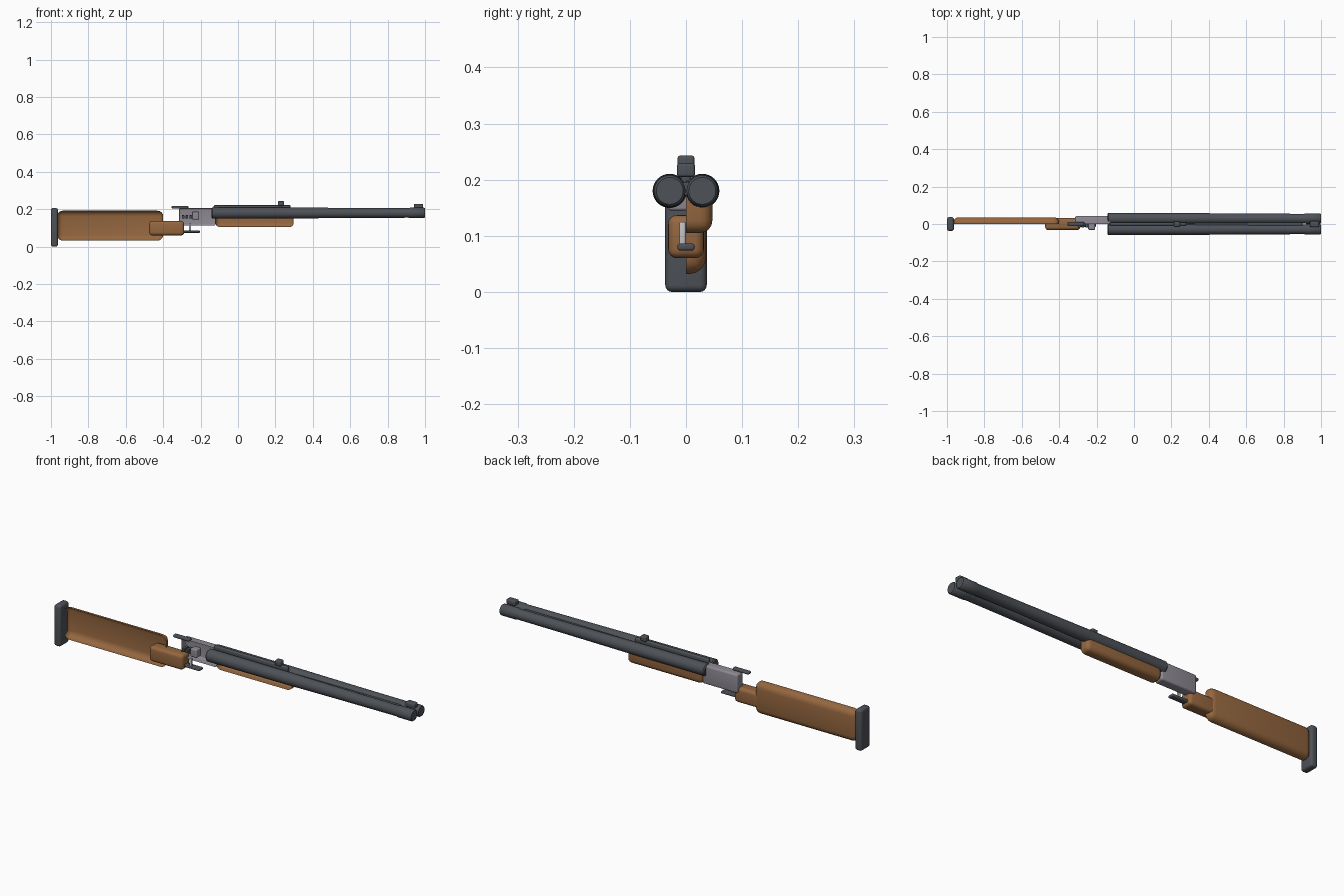
import bpy, bmesh, math
from mathutils import Matrix, Vector

cube = bpy.data.objects.get("Cube")
if cube:
    bpy.data.objects.remove(cube)


def material(name, rgb):
    m = bpy.data.materials.new(name)
    m.use_nodes = True
    m.diffuse_color = (*rgb, 1)
    m.node_tree.nodes["Principled BSDF"].inputs["Base Color"].default_value = (*rgb, 1)
    return m


steel = material("dark steel", (0.075, 0.083, 0.096))
wood = material("walnut wood", (0.30, 0.135, 0.05))
alloy = material("grey alloy", (0.27, 0.25, 0.29))
bright = material("bright metal", (0.55, 0.55, 0.57))


def finish(name, bm, mat):
    mesh = bpy.data.meshes.new(name)
    bm.to_mesh(mesh)
    bm.free()
    mesh.materials.append(mat)
    obj = bpy.data.objects.new(name, mesh)
    bpy.context.collection.objects.link(obj)
    bpy.ops.object.select_all(action='DESELECT')
    obj.select_set(True)
    bpy.context.view_layer.objects.active = obj
    bpy.ops.object.shade_smooth_by_angle(angle=math.radians(40))
    return obj


def block(name, x, y, z, mat, round_by=0.005, half=False):
    """Rounded box between limits; half keeps only the open +y shell."""
    bm = bmesh.new()
    bmesh.ops.create_cube(bm, size=1)
    for v in bm.verts:
        v.co = Vector([(a + b) / 2 + c * (b - a) for (a, b), c in zip((x, y, z), v.co)])
    bmesh.ops.bevel(bm, geom=bm.edges[:], offset=round_by, segments=4,
                    profile=0.5, affect='EDGES')
    if half:
        bmesh.ops.bisect_plane(bm, geom=bm.verts[:] + bm.edges[:] + bm.faces[:],
                               plane_co=(0, 0, 0), plane_no=(0, 1, 0), clear_inner=True)
    return finish(name, bm, mat)


def rod(name, profile, y, z, mat, sides=32):
    """Closed turned part along x from (x, radius) stations."""
    bm = bmesh.new()
    rings = []
    for x, r in profile:
        ring = []
        for i in range(sides):
            a = math.tau * i / sides
            ring.append(bm.verts.new((x, y + r * math.cos(a), z + r * math.sin(a))))
        rings.append(ring)
    for a, b in zip(rings, rings[1:]):
        for i in range(sides):
            j = (i + 1) % sides
            bm.faces.new((a[i], a[j], b[j], b[i]))
    bm.faces.new(rings[0])
    bm.faces.new(rings[-1])
    bmesh.ops.recalc_face_normals(bm, faces=bm.faces[:])
    return finish(name, bm, mat)


# Butt and stock
block("butt_pad", (-1, -0.963), (-0.037, 0.037), (0, 0.207), steel, 0.012)
block("stock_shell", (-0.967, -0.40), (-0.036, 0.036), (0.032, 0.192), wood, 0.03, True)
block("grip", (-0.475, -0.288), (-0.032, 0.032), (0.06, 0.137), wood, 0.016)

# Receiver and its small inner parts
block("receiver_shell", (-0.315, -0.12), (-0.043, 0.043), (0.112, 0.206), alloy, 0.009, True)
block("lock_block", (-0.245, -0.208), (-0.031, 0.005), (0.145, 0.187), alloy, 0.005)
for i in range(3):
    block(f"lock_pin_{i}", (-0.3 + i * 0.02, -0.286 + i * 0.02), (-0.02, 0.02),
          (0.15, 0.168), steel, 0.003)

# Twin barrels and joining rib
for side, y in (("right", -0.029), ("left", 0.029)):
    rod(side + "_barrel",
        [(-0.142, 0.026), (-0.137, 0.0305), (0.30, 0.0295), (0.40, 0.0285),
         (0.66, 0.0265), (0.91, 0.0255), (0.92, 0.028), (0.995, 0.028), (1, 0.024)],
        y, 0.18, steel)
block("barrel_rib", (-0.14, 0.9), (-0.01, 0.01), (0.172, 0.195), steel, 0.003)

# Fore-end
block("fore_end_shell", (-0.12, 0.298), (-0.047, 0.047), (0.105, 0.198), wood, 0.022, True)

# Sights and top rail
block("top_rail", (-0.13, 0.28), (-0.009, 0.009), (0.19, 0.222), steel, 0.006)
block("rear_sight", (0.213, 0.246), (-0.015, 0.015), (0.218, 0.243), steel, 0.005)
block("front_sight", (0.94, 0.99), (-0.016, 0.016), (0.205, 0.229), steel, 0.005)

# Lever, trigger and guard bar
block("top_lever", (-0.355, -0.265), (-0.011, 0.011), (0.204, 0.218), steel, 0.005)
block("trigger", (-0.262, -0.25), (-0.012, -0.001), (0.08, 0.125), bright, 0.003)
block("guard_bar", (-0.30, -0.204), (-0.015, 0.015), (0.074, 0.086), steel, 0.004)
